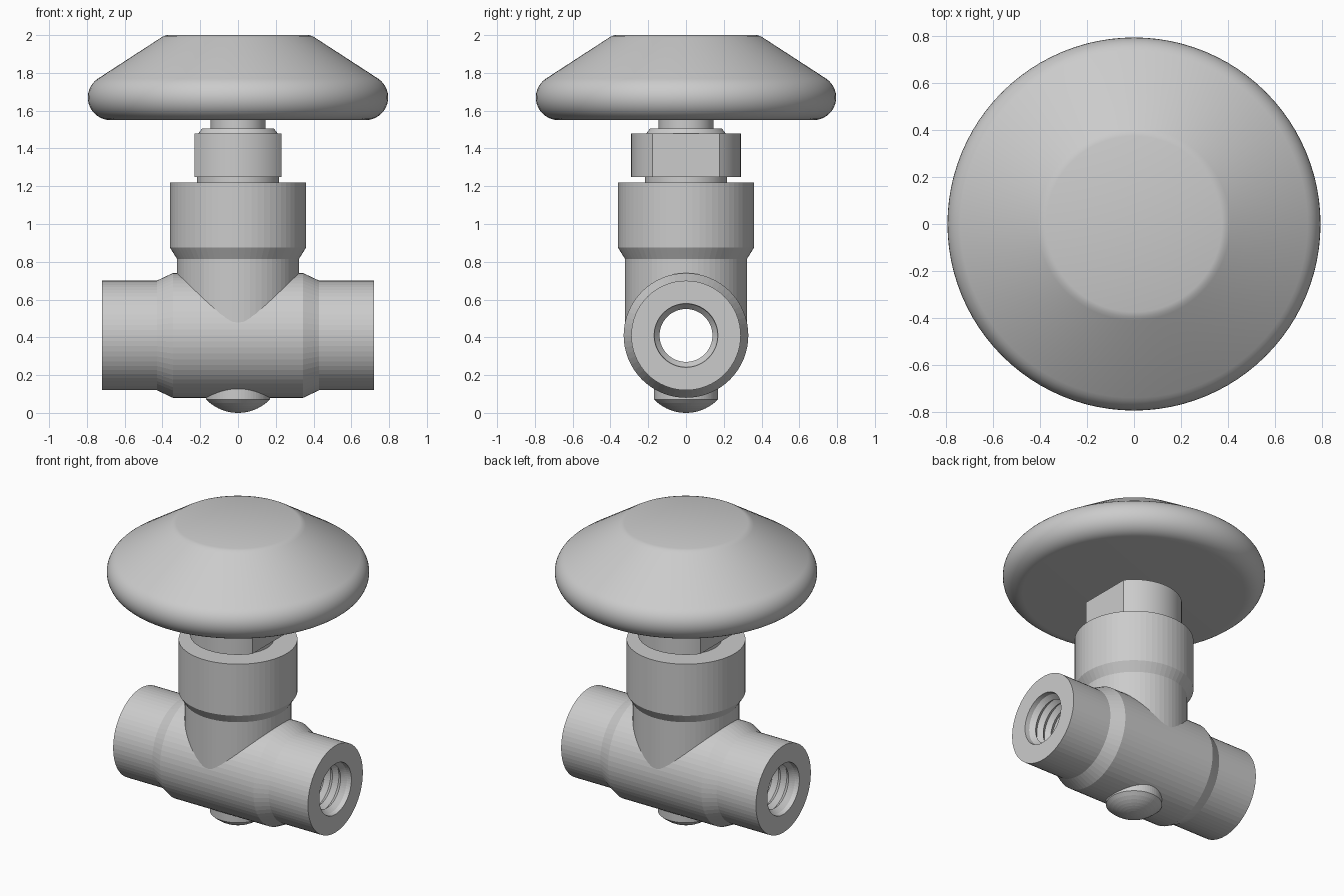
import bpy, bmesh
from math import sin, cos, pi, radians
from mathutils import Matrix

if "Cube" in bpy.data.objects:
    bpy.data.objects.remove(bpy.data.objects["Cube"])

AXIS_Z = 0.41  # height of the pipe centre line


def lathe(name, profile, segs=64, along_x=False):
    """Revolve (radius, height) points around z, or around the pipe axis."""
    bm = bmesh.new()
    rings = []
    for r, h in profile:
        count = 1 if r == 0 else segs
        rings.append([bm.verts.new((r * cos(2 * pi * i / segs), r * sin(2 * pi * i / segs), h))
                      for i in range(count)])
    for a, b in zip(rings, rings[1:]):
        for i in range(segs):
            j = (i + 1) % segs
            if len(a) == 1:
                bm.faces.new((a[0], b[j], b[i]))
            elif len(b) == 1:
                bm.faces.new((a[i], a[j], b[0]))
            else:
                bm.faces.new((a[i], a[j], b[j], b[i]))
    if along_x:
        bm.transform(Matrix.Translation((0, 0, AXIS_Z)) @ Matrix.Rotation(pi / 2, 4, 'Y'))
    bmesh.ops.recalc_face_normals(bm, faces=bm.faces)
    mesh = bpy.data.meshes.new(name)
    bm.to_mesh(mesh)
    bm.free()
    ob = bpy.data.objects.new(name, mesh)
    bpy.context.collection.objects.link(ob)
    return ob


def mirrored(half):
    """Mirror a profile that runs outward from the middle of the pipe."""
    return [(r, -x) for r, x in reversed(half)] + half


def combine(target, tool, operation):
    mod = target.modifiers.new(operation, 'BOOLEAN')
    mod.object, mod.operation, mod.solver = tool, operation, 'EXACT'
    bpy.context.view_layer.objects.active = target
    bpy.ops.object.modifier_apply(modifier=mod.name)
    bpy.data.objects.remove(tool, do_unlink=True)


def smooth(ob):
    bpy.ops.object.select_all(action='DESELECT')
    ob.select_set(True)
    bpy.context.view_layer.objects.active = ob
    bpy.ops.object.shade_smooth_by_angle(angle=radians(25))


# Horizontal pipe with a thicker middle
body = lathe("valve_body", mirrored([(0.33, 0.345), (0.29, 0.43), (0.29, 0.72), (0, 0.72)]),
             along_x=True)

# Upright bonnet rising out of the pipe
bonnet = lathe("bonnet", [(0, 0.42), (0.323, 0.42), (0.323, 0.815), (0.36, 0.875),
                          (0.36, 1.22), (0, 1.22)])
combine(body, bonnet, 'UNION')

# Domed plug underneath
R = (0.17 ** 2 + 0.072 ** 2) / (2 * 0.072)
dome = [(0.17 * k / 8, R - (R * R - (0.17 * k / 8) ** 2) ** 0.5) for k in range(9)]
plug = lathe("bottom_plug", dome + [(0.17, 0.2), (0, 0.2)])
combine(body, plug, 'UNION')

# Through bore, threaded near both ends
bore = []
for i in range(7):
    x = 0.30 + 0.06 * i
    bore += [(0.14, x), (0.165, x + 0.03)]
bore += [(0.17, 0.73), (0.17, 0.8), (0, 0.8)]
cutter = lathe("bore_cutter", mirrored(bore), along_x=True)
combine(body, cutter, 'DIFFERENCE')

# Packing nut: round, with two wrench flats
nut = lathe("packing_nut", [(0, 1.2), (0.217, 1.2), (0.217, 1.25), (0.29, 1.25),
                            (0.29, 1.48), (0.21, 1.48), (0.19, 1.505), (0, 1.505)], 96)
for v in nut.data.vertices:
    v.co.x = max(-0.23, min(0.23, v.co.x))
smooth(nut)

# Stem
smooth(lathe("stem", [(0, 1.48), (0.145, 1.48), (0.145, 1.6), (0, 1.6)]))

# Handwheel: flat underside, rounded rim, conical top
rim = [(0.675 + 0.12 * cos(radians(a)), 1.67 + 0.12 * sin(radians(a)))
       for a in [-90 + 147 * k / 16 for k in range(17)]]
smooth(lathe("handwheel", [(0, 1.55)] + rim + [(0.41, 1.985), (0.395, 1.994), (0.375, 2.0), (0, 2.0)],
             96))
